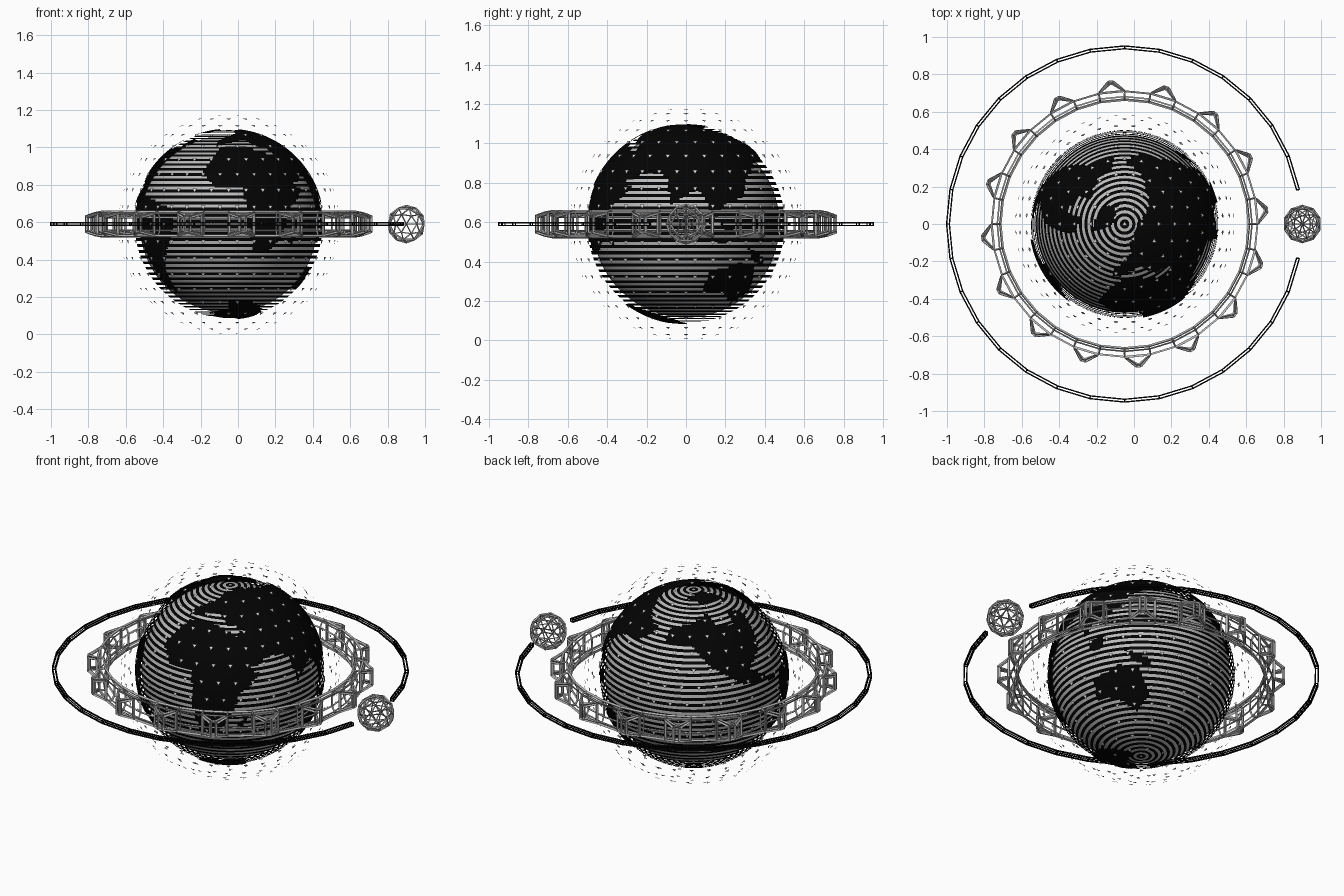
import bpy, bmesh
from math import sin, cos, pi, radians, degrees, asin, atan2
from mathutils import Vector, Matrix

if "Cube" in bpy.data.objects:
    bpy.data.objects.remove(bpy.data.objects["Cube"], do_unlink=True)

CENTRE = Vector((-0.05, 0, 0.59))


def material(name, value):
    mat = bpy.data.materials.new(name)
    mat.use_nodes = True
    colour = (value, value, value, 1)
    mat.diffuse_color = colour
    shader = mat.node_tree.nodes["Principled BSDF"]
    shader.inputs["Base Color"].default_value = colour
    shader.inputs["Roughness"].default_value = 0.8
    return mat


black = material("black", 0.001)
grey = material("core grey", 0.5)
steel = material("lattice grey", 0.48)
pale = material("marker grey", 0.75)


def finish(name, bm, mat, location=CENTRE, wire=0.0, smooth=False):
    mesh = bpy.data.meshes.new(name)
    bm.to_mesh(mesh)
    bm.free()
    obj = bpy.data.objects.new(name, mesh)
    obj.location = location
    bpy.context.collection.objects.link(obj)
    mesh.materials.append(mat)
    if smooth:
        mesh.shade_smooth()
    if wire:
        mod = obj.modifiers.new("lattice", "WIREFRAME")
        mod.thickness = wire
        mod.offset = 0
        mod.use_even_offset = False
        mod.use_boundary = True


def direction(lon, lat):
    """Unit vector; longitude zero faces the front."""
    return Vector((cos(lat) * sin(lon), -cos(lat) * cos(lon), sin(lat)))


def polar(radius, angle, z):
    return Vector((radius * cos(angle), radius * sin(angle), z))


# Continent outlines as longitude and latitude in degrees
africa = [(-6, 35), (10, 37), (32, 31), (43, 12), (51, 11), (40, -5), (38, -20),
          (30, -32), (19, -35), (12, -17), (9, 4), (-8, 5), (-17, 15)]
eurasia = [(-9, 37), (-8, 44), (7, 54), (6, 61), (25, 71), (105, 77), (180, 69),
           (160, 57), (140, 54), (122, 38), (120, 25), (108, 18), (104, 3), (98, 16),
           (90, 22), (78, 8), (70, 23), (58, 23), (43, 12), (32, 31), (36, 37),
           (23, 37), (14, 45)]
north_america = [(-166, 62), (-157, 71), (-85, 70), (-94, 60), (-78, 53), (-65, 60),
                 (-56, 51), (-81, 31), (-97, 27), (-90, 18), (-79, 8), (-105, 20),
                 (-124, 42), (-135, 58)]
south_america = [(-78, 8), (-60, 9), (-35, -7), (-40, -22), (-57, -37), (-67, -55),
                 (-74, -50), (-70, -18), (-81, -5)]
australia = [(114, -22), (130, -12), (142, -11), (153, -27), (147, -38), (131, -32),
             (116, -35)]
greenland = [(-60, 77), (-30, 83), (-20, 72), (-44, 60)]
borneo = [(108, 1), (117, 7), (117, -4), (110, -4)]
new_guinea = [(131, -1), (147, -5), (150, -10), (138, -8)]
madagascar = [(43, -23), (50, -14), (47, -26)]
continents = (africa, eurasia, north_america, south_america, australia, greenland,
              borneo, new_guinea, madagascar)


def inside(x, y, outline):
    hit = False
    for (ax, ay), (bx, by) in zip(outline, outline[1:] + outline[:1]):
        if (ay > y) != (by > y) and x < ax + (y - ay) * (bx - ax) / (by - ay):
            hit = not hit
    return hit


untilt = Matrix.Rotation(radians(18), 3, "X")


def is_land(d):
    d = untilt @ d
    lat = degrees(asin(max(-1, min(1, d.z))))
    lon = degrees(atan2(d.x, -d.y))
    ice_edge = -70 if 0 < lon < 160 else -81
    return lat < ice_edge or any(inside(lon, lat, c) for c in continents)


# Globe: land shell made of the grid cells that fall on a continent
ROWS, COLS = 96, 192
bm = bmesh.new()
corners = {}


def corner(row, col):
    key = (row, col % COLS)
    if key not in corners:
        d = direction(2 * pi * col / COLS, pi * row / ROWS - pi / 2)
        corners[key] = bm.verts.new(d * 0.51)
    return corners[key]


for row in range(1, ROWS - 1):
    for col in range(COLS):
        mid = direction(2 * pi * (col + 0.5) / COLS, pi * (row + 0.5) / ROWS - pi / 2)
        if is_land(mid):
            bm.faces.new((corner(row, col), corner(row, col + 1),
                          corner(row + 1, col + 1), corner(row + 1, col)))
finish("land", bm, black, smooth=True)

# Globe: thin ocean bands with open gaps between them
BANDS = 48
bm = bmesh.new()
for band in range(BANDS):
    low = pi * (band + 0.25) / BANDS - pi / 2
    high = low + pi * 0.5 / BANDS
    loops = [[bm.verts.new(direction(2 * pi * i / COLS, lat) * 0.502)
              for i in range(COLS)] for lat in (low, high)]
    for i in range(COLS):
        j = (i + 1) % COLS
        bm.faces.new((loops[0][i], loops[0][j], loops[1][j], loops[1][i]))
finish("ocean_bands", bm, black, smooth=True)

# Globe: inner core seen between the bands
bm = bmesh.new()
bmesh.ops.create_uvsphere(bm, u_segments=64, v_segments=32, radius=0.475)
finish("inner_core", bm, grey, smooth=True)

# Atmosphere: tiny triangles floating above the globe
bm = bmesh.new()
for row in range(21):
    lat = radians(9 * row - 90)
    count = max(1, round(40 * cos(lat)))
    for i in range(count):
        d = direction(2 * pi * (i + 0.5 * (row % 2)) / count, lat)
        turn = d.to_track_quat("Z", "Y")
        bm.faces.new([bm.verts.new(d * 0.59 + turn @ polar(0.014, 2 * pi * k / 3 - pi / 2, 0))
                      for k in range(3)])
finish("atmosphere_markers", bm, pale)


def swept(bm, profile, first, last, steps):
    """Sweep a closed radius/height profile round z; return its vertex rings."""
    rings = [[bm.verts.new(polar(r, 2 * pi * i / steps, z)) for r, z in profile]
             for i in range(first, last + 1)]
    size = len(profile)
    pairs = list(zip(rings, rings[1:]))
    if first == 0:
        pairs.append((rings[-1], rings[0]))
    for a, b in pairs:
        for k in range(size):
            n = (k + 1) % size
            bm.faces.new((a[k], b[k], b[n], a[n]))
    return rings


SIDES = 32

# Toothed ring: open lattice with a tapered, double-framed tooth on every other segment
bm = bmesh.new()
profile = [(0.665, -0.035), (0.68, -0.066), (0.71, -0.06),
           (0.71, 0.06), (0.68, 0.066), (0.665, 0.035)]
rings = swept(bm, profile, 0, SIDES - 1, SIDES)
teeth = []
for i in range(0, SIDES, 2):
    a, b = rings[i], rings[i + 1]
    base = [a[2], b[2], b[3], a[3]]
    middle = 2 * pi * (i + 0.5) / SIDES
    tip = [bm.verts.new(polar(0.765, middle + s * 0.015, z))
           for s, z in ((-1, -0.042), (1, -0.042), (1, 0.042), (-1, 0.042))]
    for k in range(4):
        n = (k + 1) % 4
        teeth.append(bm.faces.new((base[k], base[n], tip[n], tip[k])))
    bm.faces.new(tip)
    bm.faces.remove(bm.faces.get(base))
bmesh.ops.recalc_face_normals(bm, faces=bm.faces)
bmesh.ops.inset_individual(bm, faces=teeth, thickness=0.013)
finish("toothed_ring", bm, steel, wire=0.014)

# Orbit ring: slim square lattice, open where the satellite sits
bm = bmesh.new()
square = [(0.937, -0.007), (0.952, -0.007), (0.952, 0.007), (0.937, 0.007)]
swept(bm, square, 1, SIDES - 1, SIDES)
bmesh.ops.recalc_face_normals(bm, faces=bm.faces)
finish("orbit_ring", bm, black, wire=0.010)

# Satellite: lattice ball
bm = bmesh.new()
bmesh.ops.create_icosphere(bm, subdivisions=2, radius=0.097)
finish("satellite", bm, steel, location=Vector((0.9, 0, 0.59)), wire=0.013)
